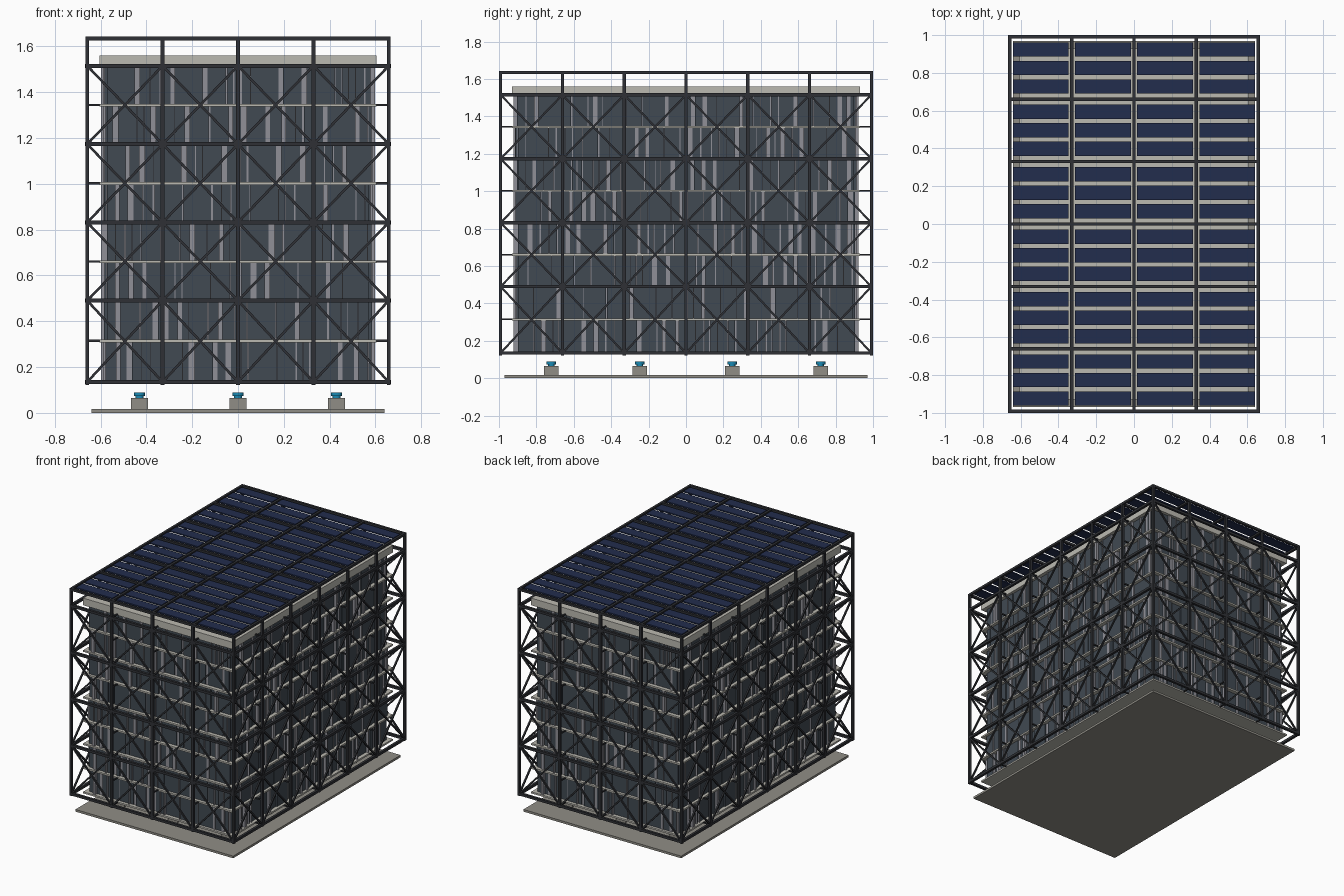
import bpy, bmesh, random
from mathutils import Vector, Matrix

if "Cube" in bpy.data.objects:
    bpy.data.objects.remove(bpy.data.objects["Cube"])

random.seed(7)


def material(name, r, g, b):
    m = bpy.data.materials.new(name)
    m.diffuse_color = (r, g, b, 1)
    m.use_nodes = True
    m.node_tree.nodes["Principled BSDF"].inputs["Base Color"].default_value = m.diffuse_color
    return m


STEEL = material("dark_steel", 0.028, 0.03, 0.035)
GLASS = material("blue_grey_glass", 0.052, 0.067, 0.085)
FIN = material("light_panel", 0.28, 0.28, 0.31)
SLAB = material("pale_concrete", 0.50, 0.49, 0.44)
BASE = material("grey_concrete", 0.28, 0.27, 0.24)
SOLAR = material("solar_blue", 0.016, 0.026, 0.075)
PAD = material("bearing_blue", 0.01, 0.25, 0.45)


class Part:
    """Collects primitives into a single named object."""
    def __init__(self, name, mat):
        self.name, self.mat, self.bm = name, mat, bmesh.new()

    def box(self, x0, x1, y0, y1, z0, z1):
        m = Matrix.Translation(((x0 + x1) / 2, (y0 + y1) / 2, (z0 + z1) / 2))
        m = m @ Matrix.Diagonal((x1 - x0, y1 - y0, z1 - z0, 1))
        bmesh.ops.create_cube(self.bm, size=1, matrix=m)

    def bar(self, a, b, w):
        a, b = Vector(a), Vector(b)
        d = b - a
        m = Matrix.Translation((a + b) / 2) @ d.to_track_quat('Z', 'Y').to_matrix().to_4x4()
        bmesh.ops.create_cube(self.bm, size=1, matrix=m @ Matrix.Diagonal((w, w, d.length, 1)))

    def cyl(self, x, y, z0, z1, r):
        bmesh.ops.create_cone(self.bm, cap_ends=True, segments=20, radius1=r, radius2=r,
                              depth=z1 - z0, matrix=Matrix.Translation((x, y, (z0 + z1) / 2)))

    def done(self, spin=False):
        me = bpy.data.meshes.new(self.name)
        self.bm.to_mesh(me)
        self.bm.free()
        me.materials.append(self.mat)
        for i in range(2 if spin else 1):
            ob = bpy.data.objects.new(self.name + ("_opposite" if i else ""), me)
            ob.rotation_euler.z = i * 3.14159265
            bpy.context.collection.objects.link(ob)


FX, FY, TOP = 0.658, 0.991, 1.635
XS = [FX * (i / 2 - 1) for i in range(5)]
YS = [FY * (i / 3 - 1) for i in range(7)]
FLOORS = [0.135, 0.315] + [0.49 + i * 0.1708 for i in range(7)]
LEVELS = FLOORS[::2]

# Foundation slab and isolation bearings
p = Part("foundation_slab", BASE)
p.box(-0.64, 0.64, -0.97, 0.97, 0, 0.016)
p.done()
ped, pad = Part("bearing_pedestals", BASE), Part("bearing_pads", PAD)
for x in (-0.43, 0, 0.43):
    for y in (-0.72, -0.247, 0.247, 0.72):
        ped.box(x - 0.038, x + 0.038, y - 0.038, y + 0.038, 0.016, 0.066)
        pad.cyl(x, y, 0.066, 0.076, 0.018)
        pad.cyl(x, y, 0.074, 0.09, 0.025)
ped.done()
pad.done()

# Floor slabs, roof slab and recessed core wall
slabs, core = Part("floor_slabs", SLAB), Part("core_wall", FIN)
for i, z in enumerate(FLOORS[:-1]):
    slabs.box(-0.605, 0.605, -0.93, 0.93, z - 0.007, z + 0.005)
    core.box(-0.57, 0.57, -0.895, 0.895, z + 0.005, FLOORS[i + 1] - 0.007)
slabs.done()
core.done()
p = Part("roof_slab", SLAB)
p.box(-0.605, 0.605, -0.93, 0.93, FLOORS[-1] - 0.007, 1.56)
p.done()


# Facade: irregular glass panels with narrow projecting fins, on one wall of each pair
def facade(name, half, depth, along_x):
    glass, fins = Part(name + "_glass", GLASS), Part(name + "_fins", FIN)

    def put(part, a, b, d, z0, z1):
        if along_x:
            part.box(a, b, -d, -depth + 0.002, z0, z1)
        else:
            part.box(depth - 0.002, d, a, b, z0, z1)

    for z0, z1 in zip(FLOORS, FLOORS[1:]):
        z0, z1 = z0 + 0.005, z1 - 0.007
        u = -half
        while u < half - 0.012:
            w = random.choice((0.025, 0.035, 0.04, 0.05, 0.08, 0.12))
            e = min(u + w, half)
            put(glass, u, e, depth + random.choice((0.008, 0.012, 0.016)), z0, z1)
            g = random.choice((0.004, 0.005, 0.008, 0.02, 0.025))
            if e + g < half:
                put(fins, e, e + g, depth + random.choice((0.006, 0.02, 0.028)), z0, z1)
            u = e + g
    glass.done(True)
    fins.done(True)


facade("front", 0.572, 0.895, True)
facade("side", 0.897, 0.57, False)

# Exoskeleton: columns, level beams, cross bracing and struts back to the slabs
cols, beams = Part("frame_columns", STEEL), Part("frame_beams", STEEL)
brace, struts = Part("cross_braces", STEEL), Part("slab_struts", STEEL)


def cross(point, stops):
    for a, b in zip(stops, stops[1:]):
        for z0, z1 in zip(LEVELS, LEVELS[1:]):
            brace.bar(point(a, z0), point(b, z1), 0.011)
            brace.bar(point(a, z1), point(b, z0), 0.011)


for s in (-1, 1):
    for x in XS:
        cols.bar((x, s * FY, 0.122), (x, s * FY, TOP + 0.008), 0.017)
    for y in YS[1:-1]:
        cols.bar((s * FX, y, 0.122), (s * FX, y, TOP + 0.008), 0.017)
    for z in LEVELS:
        beams.bar((-FX, s * FY, z), (FX, s * FY, z), 0.018)
        beams.bar((s * FX, -FY, z), (s * FX, FY, z), 0.018)
    cross(lambda u, z: (u, s * FY, z), XS)
    cross(lambda u, z: (s * FX, u, z), YS)
    for z in FLOORS:
        for x in XS[1:-1]:
            struts.bar((x, s * 0.92, z), (x, s * FY, z), 0.009)
        for y in YS[1:-1]:
            struts.bar((s * 0.60, y, z), (s * FX, y, z), 0.009)
for q in (cols, beams, brace, struts):
    q.done()

# Rooftop grid with three solar strips per bay
grid, solar = Part("roof_grid_beams", STEEL), Part("solar_panels", SOLAR)
for x in XS:
    grid.bar((x, -FY, TOP), (x, FY, TOP), 0.017)
for y in YS:
    grid.bar((-FX, y, TOP), (FX, y, TOP), 0.017)
for x0, x1 in zip(XS, XS[1:]):
    for y0, y1 in zip(YS, YS[1:]):
        cx, cy = (x0 + x1) / 2, (y0 + y1) / 2
        for k in (-1, 0, 1):
            y = cy + k * 0.098
            solar.box(cx - 0.148, cx + 0.148, y - 0.038, y + 0.038, TOP - 0.003, TOP + 0.006)
grid.done()
solar.done()
